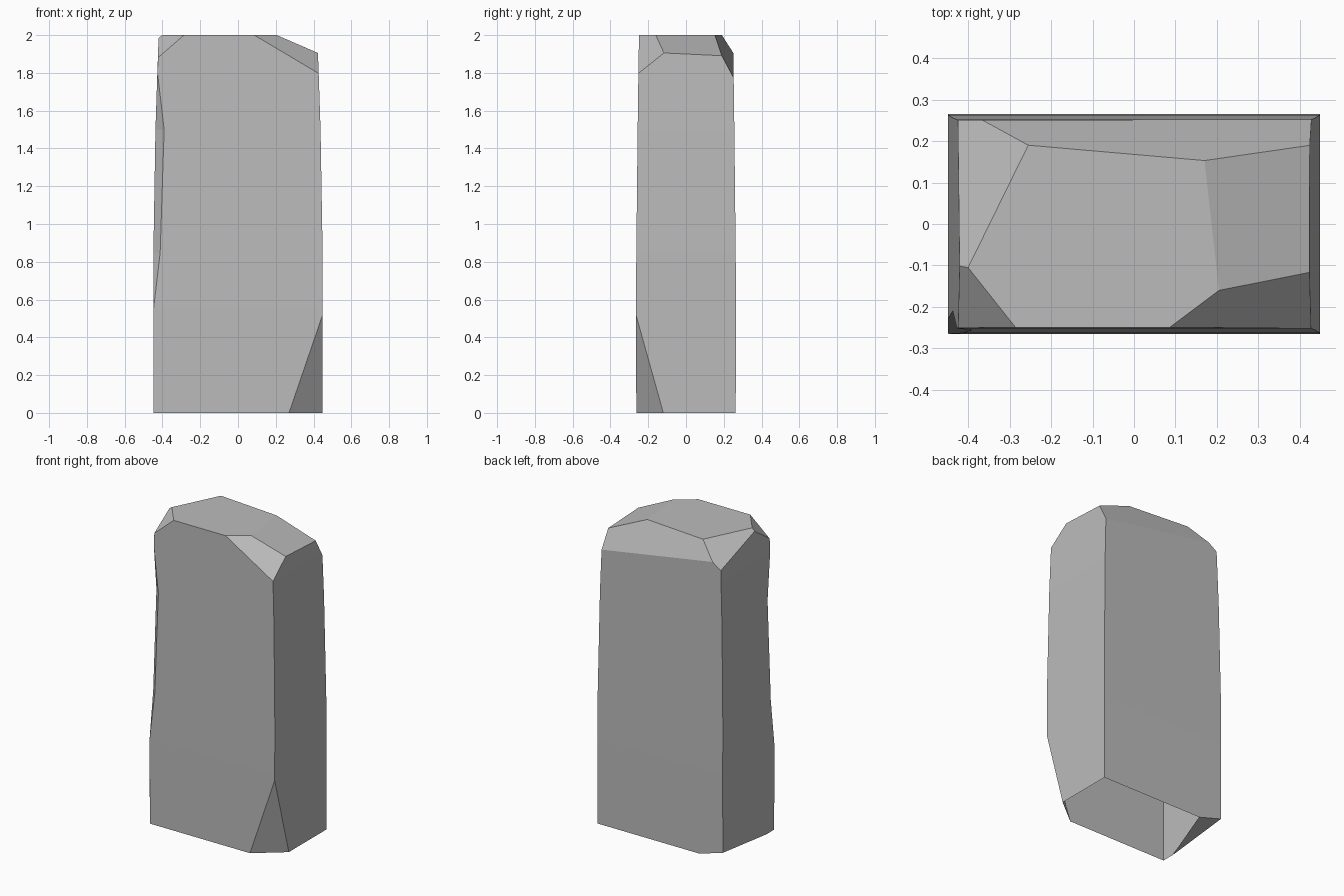
import bpy, bmesh
from mathutils import Vector

cube = bpy.data.objects.get("Cube")
if cube:
    bpy.data.objects.remove(cube, do_unlink=True)

# Stone colour
stone = bpy.data.materials.new("grey_stone")
stone.use_nodes = True
grey = (0.5, 0.5, 0.5, 1)
stone.diffuse_color = grey
stone.node_tree.nodes["Principled BSDF"].inputs["Base Color"].default_value = grey

# Tapered body: height, half width, half depth, wear on the front right edge
LEVELS = [(0, .448, .263, .001), (.55, .448, .265, .001), (.85, .448, .263, .036),
          (1.5, .437, .256, .046), (1.8, .427, .252, .001), (2, .42, .249, .001)]

# Chipped corners: three points on each cutting plane
CHIPS = [
    [(.17, .153, 2), (.205, -.16, 2), (.425, -.12, 1.905)],       # left slope of top
    [(.205, -.16, 2), (.085, -.25, 2), (.425, -.25, 1.80)],       # front left top
    [(-.255, .19, 2), (.17, .153, 2), (.425, .19, 1.89)],         # back top
    [(-.4, -.105, 2), (-.255, .19, 2), (-.365, .25, 1.906)],      # right top
    [(-.4, -.105, 2), (-.285, -.25, 2), (-.425, -.25, 1.88)],     # front right top
    [(.27, -.263, 0), (.448, -.12, 0), (.448, -.265, .52)],       # front left foot
    [(-.28, .263, 0), (-.448, .263, .05), (-.448, -.18, 0)],      # back right foot
]

bm = bmesh.new()
rings = []
for z, w, d, c in LEVELS:
    section = [(w, -d), (w, d), (-w, d), (-w, -d + c), (-w + c, -d)]
    rings.append([bm.verts.new((x, y, z)) for x, y in section])
for low, high in zip(rings, rings[1:]):
    for i in range(5):
        j = (i + 1) % 5
        bm.faces.new((low[i], low[j], high[j], high[i]))
bm.faces.new(rings[0][::-1])
bm.faces.new(rings[-1])

# Slice off each chip and close the cut
centre = Vector((0, 0, 1))
for points in CHIPS:
    a, b, c = (Vector(p) for p in points)
    normal = (b - a).cross(c - a).normalized()
    if normal.dot(a - centre) < 0:
        normal.negate()
    bmesh.ops.bisect_plane(bm, geom=bm.verts[:] + bm.edges[:] + bm.faces[:], dist=1e-5,
                           plane_co=a, plane_no=normal, clear_outer=True)
    rim = [e for e in bm.edges if e.is_boundary]
    bmesh.ops.edgeloop_fill(bm, edges=rim)

bmesh.ops.recalc_face_normals(bm, faces=bm.faces[:])

# The underside is open
base = [f for f in bm.faces if all(v.co.z < 1e-4 for v in f.verts)]
bmesh.ops.delete(bm, geom=base, context='FACES')

mesh = bpy.data.meshes.new("stone_pillar")
bm.to_mesh(mesh)
bm.free()
mesh.materials.append(stone)
pillar = bpy.data.objects.new("stone_pillar", mesh)
bpy.context.scene.collection.objects.link(pillar)
